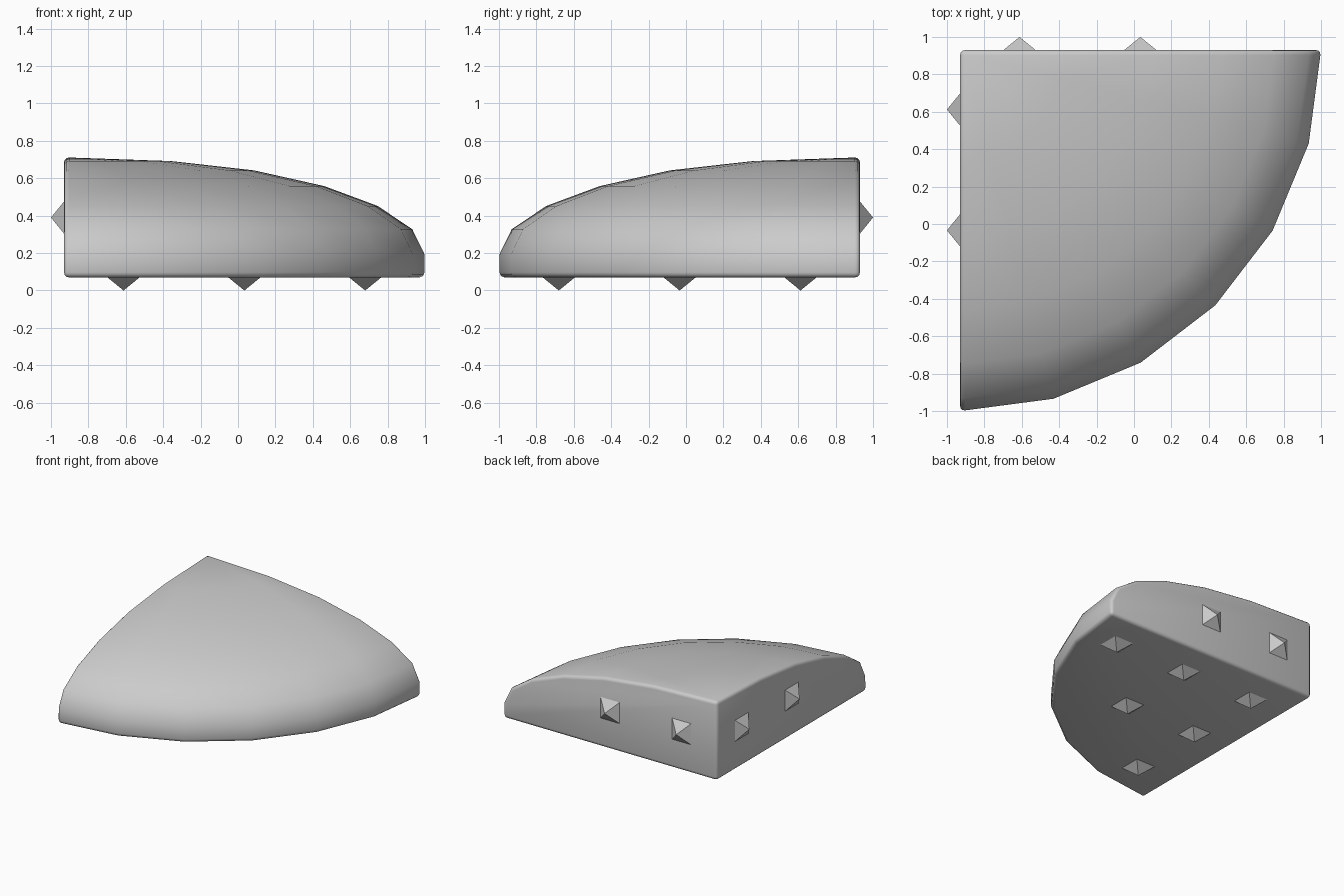
import bpy, bmesh, math
from mathutils import Vector

if "Cube" in bpy.data.objects:
    bpy.data.objects.remove(bpy.data.objects["Cube"])

CX, CY, BASE = -0.93, 0.93, 0.07          # square corner of the quarter dome
PROFILE = [(1.93, BASE), (1.93, 0.195), (1.865, 0.328), (1.68, 0.452),
           (1.395, 0.558), (1.02, 0.642), (0.575, 0.692)]
STEPS = 6


def finish(bm, name, smooth):
    bmesh.ops.recalc_face_normals(bm, faces=bm.faces)
    me = bpy.data.meshes.new(name)
    bm.to_mesh(me)
    bm.free()
    ob = bpy.data.objects.new(name, me)
    bpy.context.collection.objects.link(ob)
    if smooth:
        bpy.context.view_layer.objects.active = ob
        ob.select_set(True)
        bpy.ops.object.shade_smooth_by_angle(angle=math.radians(50))
        ob.select_set(False)
    return ob


# Quarter dome body: profile swept through 90 degrees, closed by flat walls
bm = bmesh.new()
cols = []
for i in range(STEPS + 1):
    a = -math.pi / 2 * i / STEPS
    cols.append([bm.verts.new((CX + r * math.cos(a), CY + r * math.sin(a), z))
                 for r, z in PROFILE])
apex = bm.verts.new((CX, CY, 0.713))
foot = bm.verts.new((CX, CY, BASE))
dome = []
for a, b in zip(cols, cols[1:]):
    for j in range(len(PROFILE) - 1):
        dome.append(bm.faces.new((a[j], b[j], b[j + 1], a[j + 1])))
    dome.append(bm.faces.new((a[-1], b[-1], apex)))
flats = [bm.faces.new([foot] + cols[0] + [apex]),
         bm.faces.new([foot] + cols[-1] + [apex]),
         bm.faces.new([foot] + [c[0] for c in cols])]
bmesh.ops.recalc_face_normals(bm, faces=bm.faces)
rim = list({e for f in flats for e in f.edges})
bmesh.ops.bevel(bm, geom=rim, offset=0.027, offset_type='OFFSET', segments=3,
                profile=0.5, affect='EDGES', clamp_overlap=True)
finish(bm, "quarter_dome_body", True)


# Pyramid studs on the underside and the two flat walls
def stud(name, centre, normal, half=0.086, height=0.07):
    c, n = Vector(centre), Vector(normal)
    u = Vector((0, 1, 0)) if abs(n.x) > 0.5 else Vector((1, 0, 0))
    v = n.cross(u)
    bm = bmesh.new()
    base = [bm.verts.new(c + half * (s * u + t * v))
            for s, t in ((-1, -1), (1, -1), (1, 1), (-1, 1))]
    tip = bm.verts.new(c + n * height)
    bm.faces.new(base)
    for k in range(4):
        bm.faces.new((base[k], base[(k + 1) % 4], tip))
    finish(bm, name, False)


GRID = [-0.612, 0.034, 0.68]
for i, x in enumerate(GRID):
    for j in range(3 - i):
        stud(f"bottom_stud_{i}_{j}", (x, -GRID[j], BASE), (0, 0, -1))
for i, p in enumerate(GRID[:2]):
    stud(f"back_stud_{i}", (p, CY, 0.39), (0, 1, 0))
    stud(f"left_stud_{i}", (CX, -p, 0.39), (-1, 0, 0))
